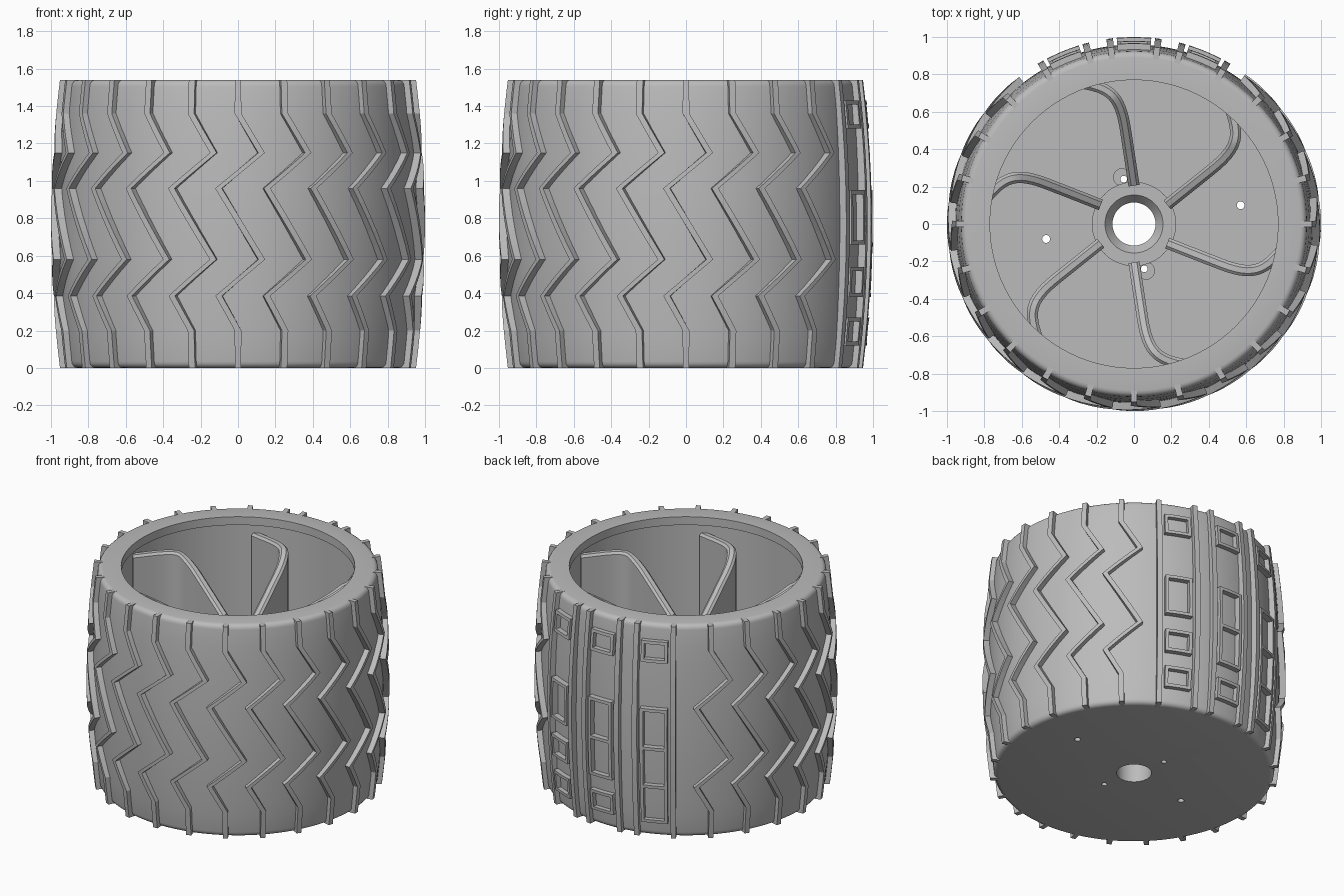
import bpy, bmesh, math
from mathutils import Vector, Matrix
from mathutils.geometry import interpolate_bezier

cube = bpy.data.objects.get("Cube")
if cube:
    bpy.data.objects.remove(cube, do_unlink=True)

H = 1.54
MID = H / 2

grey = bpy.data.materials.new("machined_grey")
grey.use_nodes = True
grey.diffuse_color = (0.5, 0.5, 0.5, 1)
grey.node_tree.nodes["Principled BSDF"].inputs["Base Color"].default_value = (0.5, 0.5, 0.5, 1)


def finish(bm, name, smooth=None):
    """Turn a bmesh into an object."""
    bmesh.ops.recalc_face_normals(bm, faces=bm.faces)
    mesh = bpy.data.meshes.new(name)
    bm.to_mesh(mesh)
    bm.free()
    mesh.materials.append(grey)
    obj = bpy.data.objects.new(name, mesh)
    bpy.context.collection.objects.link(obj)
    if smooth:
        bpy.ops.object.select_all(action='DESELECT')
        obj.select_set(True)
        bpy.context.view_layer.objects.active = obj
        bpy.ops.object.shade_smooth_by_angle(angle=math.radians(smooth))
    return obj


def loft(bm, rings):
    """Skin a row of closed cross-sections and cap both ends."""
    rows = [[bm.verts.new(p) for p in ring] for ring in rings]
    n = len(rows[0])
    for a, b in zip(rows, rows[1:]):
        for i in range(n):
            j = (i + 1) % n
            bm.faces.new((a[i], a[j], b[j], b[i]))
    bm.faces.new(rows[0])
    bm.faces.new(rows[-1])


def crown(z, edge, bulge):
    """Radius of the crowned tyre surface at height z."""
    return edge + bulge * (1 - ((z - MID) / MID) ** 2)


def tread_r(z):
    return crown(z, 0.952, 0.048)


def barrel_r(z):
    return crown(z, 0.925, 0.035)


def polar(r, a, z):
    return Vector((r * math.cos(a), r * math.sin(a), z))


# Barrel with rolled edges, inner lip, floor and hub, turned from one profile
FLOOR, HUB, BORE = 0.06, 1.0, 0.115
fillet = 0.035
profile = [(BORE, 0)]
for k in range(5):
    t = math.pi / 2 * k / 4
    profile.append((barrel_r(0) - fillet + fillet * math.sin(t), fillet - fillet * math.cos(t)))
for k in range(1, 12):
    z = fillet + (H - 2 * fillet) * k / 12
    profile.append((barrel_r(z), z))
for k in range(5):
    t = math.pi / 2 * k / 4
    profile.append((barrel_r(H) - fillet + fillet * math.cos(t), H - fillet + fillet * math.sin(t)))
profile += [(0.77, H), (0.77, H - 0.06), (0.87, H - 0.06), (0.87, FLOOR),
            (0.225, FLOOR), (0.225, HUB), (0.155, HUB), (BORE, HUB - 0.05)]
bm = bmesh.new()
SEG = 96
rows = [[bm.verts.new(polar(r, math.tau * s / SEG, z)) for r, z in profile] for s in range(SEG)]
for s in range(SEG):
    a, b = rows[s], rows[(s + 1) % SEG]
    for i in range(len(profile)):
        j = (i + 1) % len(profile)
        bm.faces.new((a[i], b[i], b[j], a[j]))
barrel = finish(bm, "barrel")

# Mounting holes through the floor, two of them counterbored
holes = [(-0.47, -0.08, 0.021, -0.05, 0.09), (0.57, 0.1, 0.021, -0.05, 0.09),
         (-0.055, 0.24, 0.018, -0.05, 0.07), (0.055, -0.24, 0.018, -0.05, 0.07),
         (-0.065, 0.25, 0.045, 0.04, 0.07), (0.065, -0.25, 0.045, 0.04, 0.07)]
for x, y, r, z0, z1 in holes:
    bm = bmesh.new()
    bmesh.ops.create_cone(bm, cap_ends=True, segments=20, radius1=r, radius2=r, depth=z1 - z0,
                          matrix=Matrix.Translation((x, y, (z0 + z1) / 2)))
    cutter = finish(bm, "hole_cutter")
    cutter.hide_render = True
    mod = barrel.modifiers.new("hole", 'BOOLEAN')
    mod.operation = 'DIFFERENCE'
    mod.solver = 'EXACT'
    mod.object = cutter
    bpy.context.view_layer.objects.active = barrel
    bpy.ops.object.modifier_apply(modifier=mod.name)
    bpy.data.objects.remove(cutter, do_unlink=True)
bpy.ops.object.select_all(action='DESELECT')
barrel.select_set(True)
bpy.context.view_layer.objects.active = barrel
bpy.ops.object.shade_smooth_by_angle(angle=math.radians(35))

# Six curved spokes, rising from the hub to the wall
curve = interpolate_bezier(Vector((-0.045, 0.5)), Vector((-0.08, 0.74)),
                           Vector((-0.16, 0.735)), Vector((-0.41, 0.775)), 16)
path = [Vector((0, 0.205)), Vector((-0.022, 0.35))] + [Vector(p[:2]) for p in curve]
half, cham = 0.03, 0.015
sections = []
for i, p in enumerate(path):
    d = (path[min(i + 1, len(path) - 1)] - path[max(i - 1, 0)]).normalized()
    side = Vector((-d.y, d.x))
    top = min(0.98 + 0.58 * p.length, 1.38)
    shape = [(-half, FLOOR - 0.02), (half, FLOOR - 0.02), (half, top - cham),
             (half - cham, top), (cham - half, top), (-half, top - cham)]
    sections.append([(p + side * w).to_3d() + Vector((0, 0, z)) for w, z in shape])
for k in range(6):
    turn = Matrix.Rotation(math.tau * k / 6, 3, 'Z')
    bm = bmesh.new()
    loft(bm, [[turn @ v for v in ring] for ring in sections])
    finish(bm, f"spoke_{k + 1}", 30)


def rib(bm, line, w, steps=5):
    """Raised bar that follows (angle, height) points over the crowned surface."""
    pts = [line[0]]
    for (a0, z0), (a1, z1) in zip(line, line[1:]):
        pts += [(a0 + (a1 - a0) * s / steps, z0 + (z1 - z0) * s / steps) for s in range(1, steps + 1)]
    loft(bm, [[polar(barrel_r(z) - 0.04, a - w, z), polar(tread_r(z), a - w, z),
               polar(tread_r(z), a + w, z), polar(barrel_r(z) - 0.04, a + w, z)] for a, z in pts])


def bar(bm, a, w, z0, z1):
    """Short crosswise bar centred on angle a."""
    rings = []
    for s in range(5):
        t = a - w + 2 * w * s / 4
        rings.append([polar(barrel_r(z) - 0.02, t, z) for z in (z0, z1)]
                     + [polar(tread_r(z), t, z) for z in (z1, z0)])
    loft(bm, rings)


# Zigzag grousers round most of the wheel
zigzag = [(0, 0), (0, 0.2), (-0.105, 0.385), (0.128, 0.58),
          (-0.105, 0.96), (0.128, 1.15), (0, 1.36), (0, H)]
for k in range(19):
    a = math.radians(135 + 15 * k)
    bm = bmesh.new()
    rib(bm, [(a + da, z) for da, z in zigzag], 0.018)
    finish(bm, f"zigzag_tread_{k + 1}")

# Straight grousers at the back
for k, deg in enumerate((60, 75, 82.5, 97.5, 105, 120)):
    a = math.radians(deg)
    bm = bmesh.new()
    rib(bm, [(a, 0), (a, H)], 0.018, 12)
    finish(bm, f"straight_tread_{k + 1}")

# Framed pockets between the straight grousers: each group lists its crossbar heights
columns = {
    67.5: [(0.12, 0.27), (0.38, 0.54), (0.66, 0.95), (1.28, 1.43)],
    90: [(0.12, 0.27), (0.38, 0.66, 0.95), (1.28, 1.43)],
    112.5: [(0.11, 0.38, 0.66, 0.95), (1.28, 1.43)],
}
wide, wall = 0.093, 0.011
for deg, groups in columns.items():
    a = math.radians(deg)
    bm = bmesh.new()
    for levels in groups:
        for sgn in (-1, 1):
            edge = a + sgn * (wide - wall)
            rib(bm, [(edge, levels[0]), (edge, levels[-1])], wall, 6)
        for z in levels:
            low = z if z == levels[0] else z - 2 * wall if z == levels[-1] else z - wall
            bar(bm, a, wide - 2 * wall, low, low + 2 * wall)
    finish(bm, f"pocket_frames_{int(deg)}")
